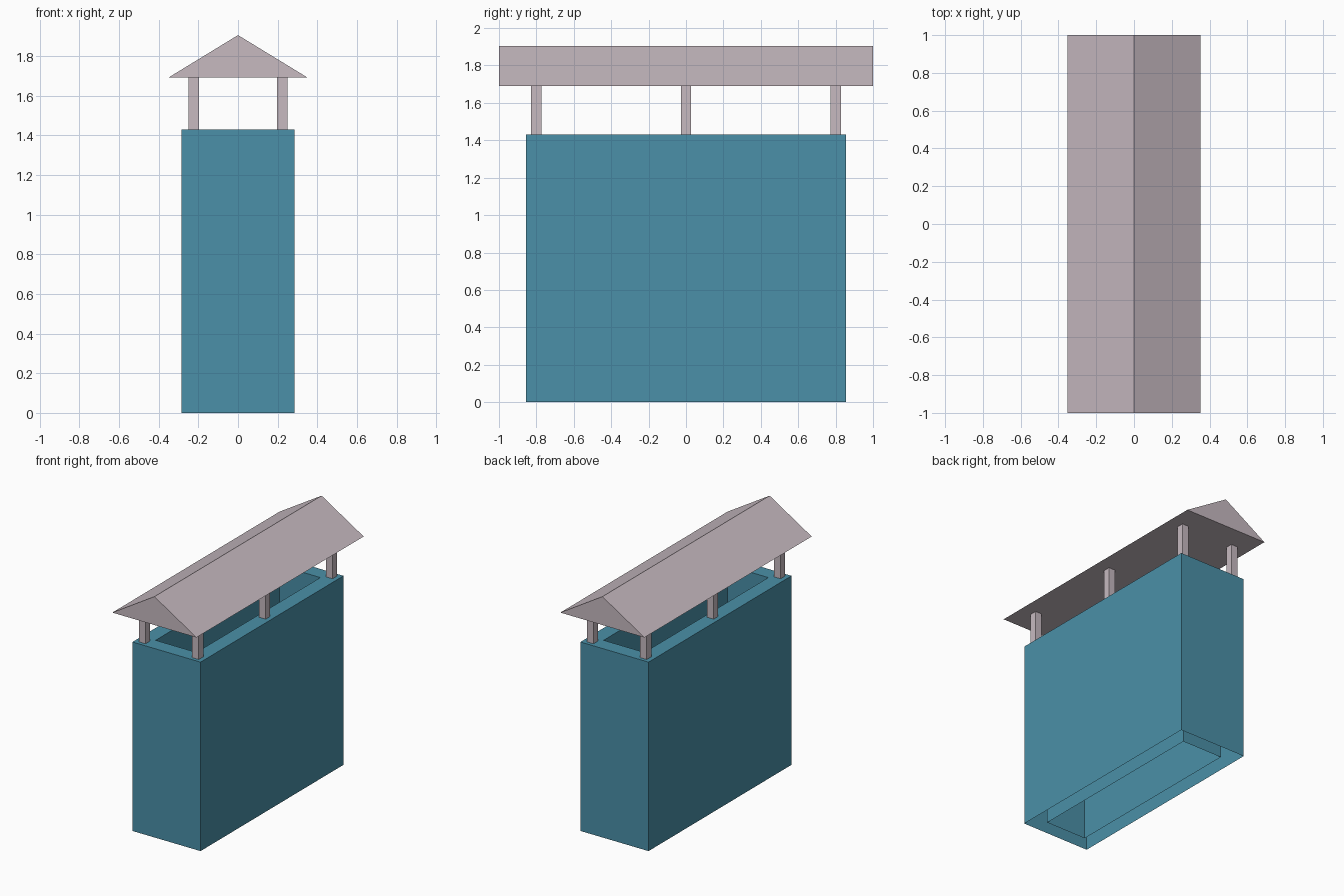
import bpy
import bmesh

cube = bpy.data.objects.get("Cube")
if cube:
    bpy.data.objects.remove(cube, do_unlink=True)


def make_material(name, colour):
    mat = bpy.data.materials.new(name)
    mat.use_nodes = True
    mat.diffuse_color = colour
    mat.node_tree.nodes["Principled BSDF"].inputs["Base Color"].default_value = colour
    return mat


def make_object(name, bm, mat):
    bmesh.ops.recalc_face_normals(bm, faces=bm.faces)
    mesh = bpy.data.meshes.new(name)
    bm.to_mesh(mesh)
    bm.free()
    mesh.materials.append(mat)
    obj = bpy.data.objects.new(name, mesh)
    bpy.context.collection.objects.link(obj)
    return obj


teal = make_material("teal", (0.069, 0.279, 0.392, 1))
pale_mauve = make_material("pale mauve", (0.57, 0.49, 0.53, 1))

HALF_X, HALF_Y, SHAFT_TOP = 0.285, 0.855, 1.43
WALL = 0.114
EAVE_X, EAVE_Z, RIDGE_Z = 0.352, 1.69, 1.905
POST = 0.055


# Hollow shaft: outer wall, top rim and inner flue, open underneath
def ring(bm, inset, z):
    x, y = HALF_X - inset, HALF_Y - inset
    return [bm.verts.new((sx * x, sy * y, z))
            for sx, sy in ((-1, -1), (1, -1), (1, 1), (-1, 1))]


bm = bmesh.new()
rings = [ring(bm, 0, 0), ring(bm, 0, SHAFT_TOP),
         ring(bm, WALL, SHAFT_TOP), ring(bm, WALL, 0)]
for low, high in zip(rings, rings[1:]):
    for i in range(4):
        j = (i + 1) % 4
        bm.faces.new((low[i], low[j], high[j], high[i]))
make_object("chimney_shaft", bm, teal)

# Gabled roof: triangle extruded along y
bm = bmesh.new()
gable = bm.faces.new([bm.verts.new((x, -1, z)) for x, z in
                      ((-EAVE_X, EAVE_Z), (EAVE_X, EAVE_Z), (0, RIDGE_Z))])
extruded = bmesh.ops.extrude_face_region(bm, geom=[gable], use_keep_orig=True)
bmesh.ops.translate(bm, vec=(0, 2, 0),
                    verts=[v for v in extruded["geom"] if isinstance(v, bmesh.types.BMVert)])
make_object("gable_roof", bm, pale_mauve)

# Square posts, three along each side
for side, x in (("right", -0.223), ("left", 0.223)):
    for place, y in (("front", -0.8), ("middle", 0), ("back", 0.8)):
        bm = bmesh.new()
        bmesh.ops.create_cube(bm, size=1)
        bmesh.ops.scale(bm, vec=(POST, POST, EAVE_Z - SHAFT_TOP), verts=bm.verts)
        post = make_object(f"{place}_{side}_post", bm, pale_mauve)
        post.location = (x, y, (EAVE_Z + SHAFT_TOP) / 2)
